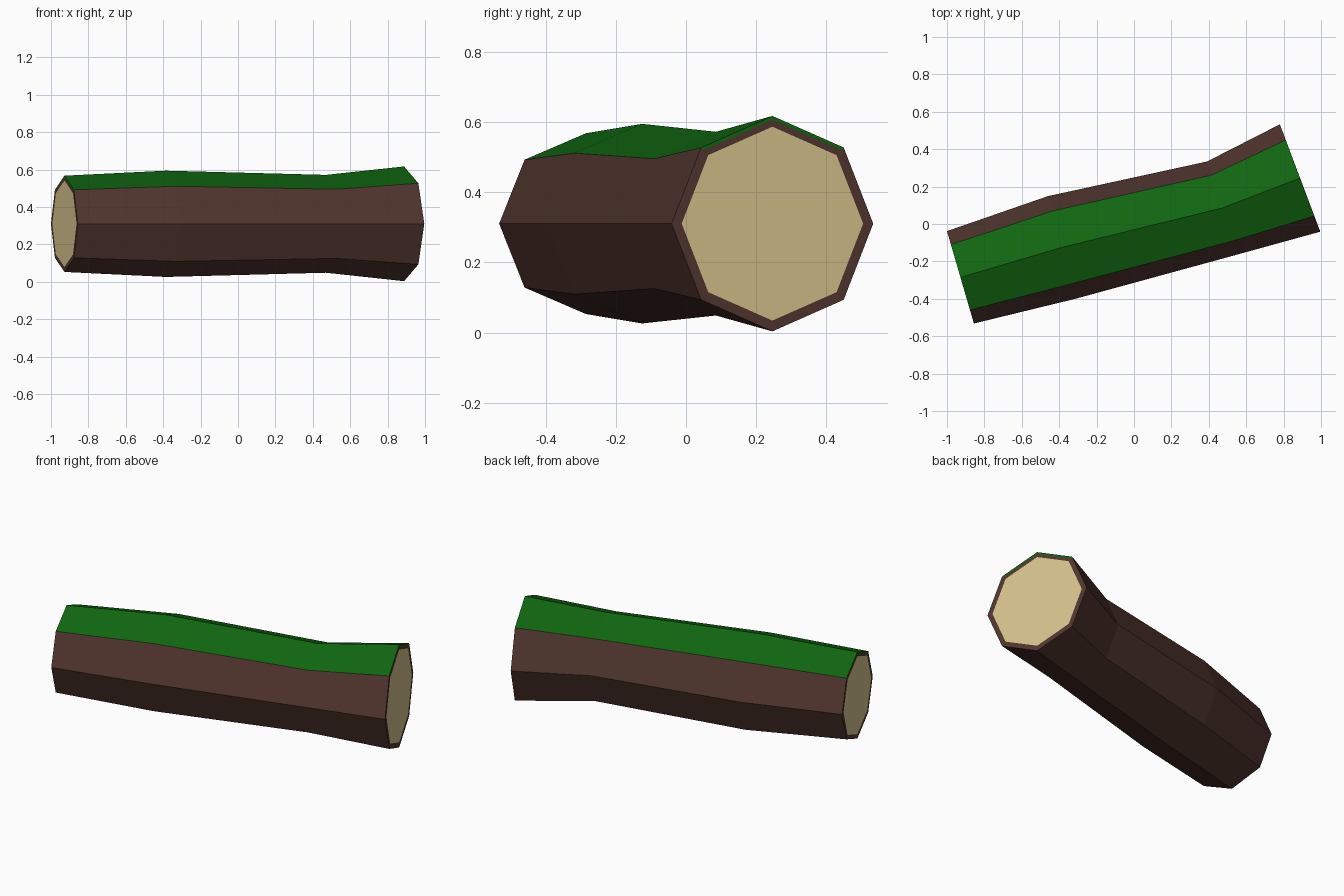
import bpy, bmesh, math
from mathutils import Vector

if "Cube" in bpy.data.objects:
    bpy.data.objects.remove(bpy.data.objects["Cube"], do_unlink=True)


def material(name, rgb):
    m = bpy.data.materials.new(name)
    m.use_nodes = True
    m.diffuse_color = (*rgb, 1)
    m.node_tree.nodes["Principled BSDF"].inputs["Base Color"].default_value = (*rgb, 1)
    return m


SIDES, AXIS_Z = 8, 0.31
BARK, MOSS, WOOD = range(3)
# Cross-sections along the log: centre, then the horizontal half-width vector
sections = [
    ((-0.928, -0.285), (0.072, -0.247)),
    ((-0.385, -0.125), (0.075, -0.274)),
    ((0.47, 0.085), (0.08, -0.249)),
    ((0.888, 0.246), (0.108, -0.287)),
]

bm = bmesh.new()


def ring(section, scale=1.0):
    centre = Vector((*section[0], AXIS_Z))
    side = Vector((*section[1], 0)) * scale
    up = Vector((0, 0, side.length))
    return [bm.verts.new(centre + side * math.sin(a) + up * math.cos(a))
            for a in (math.tau * k / SIDES for k in range(SIDES))]


def bridge(a, b):
    # The two facets beside the top ridge carry moss
    for k in range(SIDES):
        n = (k + 1) % SIDES
        face = bm.faces.new((a[k], a[n], b[n], b[k]))
        face.material_index = MOSS if k in (0, SIDES - 1) else BARK


# Bark and moss tube
rings = [ring(s) for s in sections]
for a, b in zip(rings, rings[1:]):
    bridge(a, b)

# Cut ends: thin outer rim, inner bark rim and pale wood
for end in (0, -1):
    middle, inner = ring(sections[end], 0.965), ring(sections[end], 0.9)
    bridge(rings[end], middle)
    bridge(middle, inner)
    for f in {f for v in inner for f in v.link_faces}:
        f.material_index = BARK
    bm.faces.new(inner).material_index = WOOD

bmesh.ops.recalc_face_normals(bm, faces=bm.faces[:])
mesh = bpy.data.meshes.new("mossy_log")
bm.to_mesh(mesh)
bm.free()

mesh.materials.append(material("dark brown bark", (0.084, 0.037, 0.028)))
mesh.materials.append(material("green moss", (0.0052, 0.133, 0.0052)))
mesh.materials.append(material("pale cut wood", (0.68, 0.552, 0.27)))
bpy.context.scene.collection.objects.link(bpy.data.objects.new("mossy_log", mesh))
